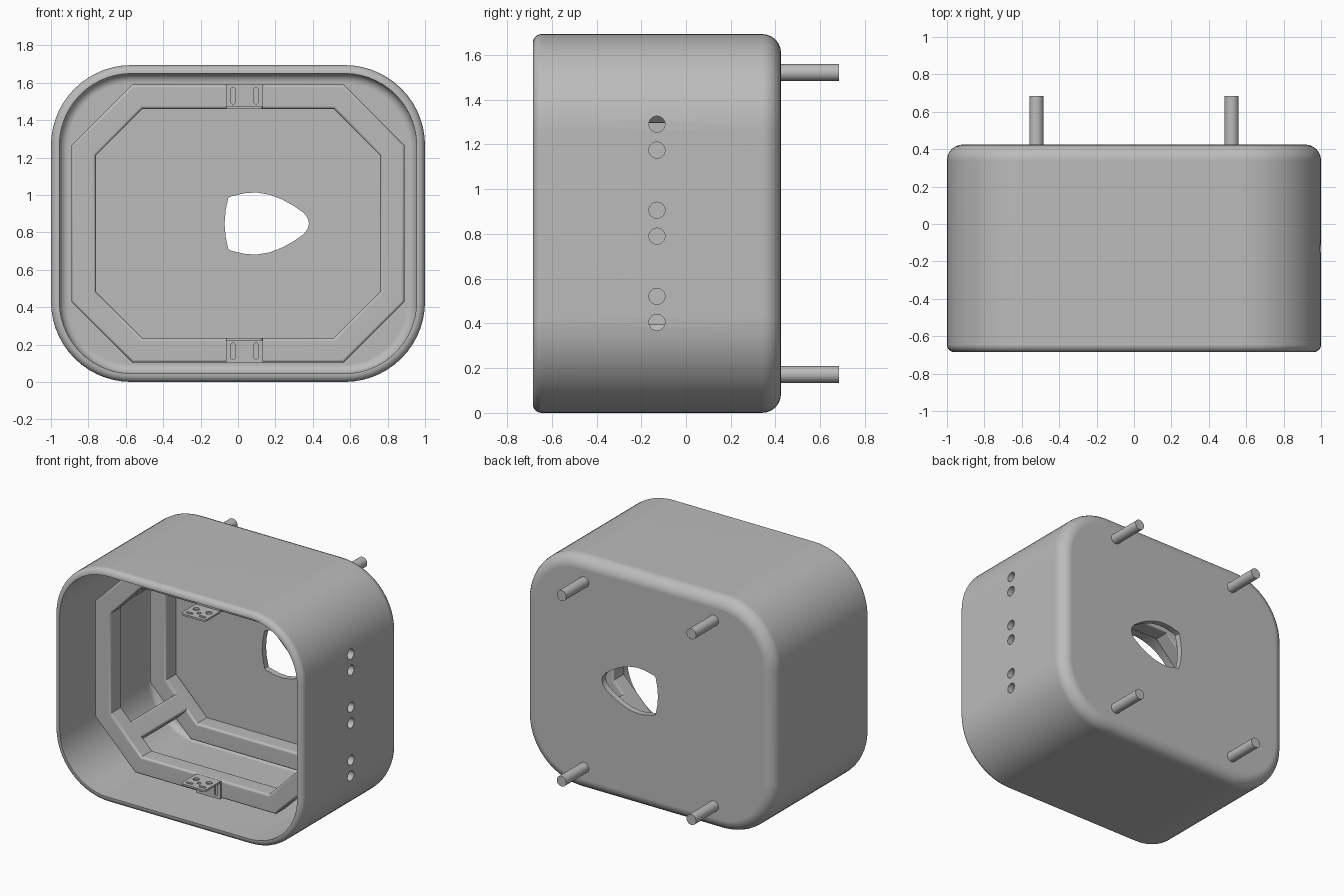
import bpy, bmesh, math

cube = bpy.data.objects.get("Cube")
if cube:
    bpy.data.objects.remove(cube, do_unlink=True)

grey = bpy.data.materials.new("plain grey")
grey.use_nodes = True
colour = (0.5, 0.5, 0.5, 1)
grey.diffuse_color = colour
grey.node_tree.nodes["Principled BSDF"].inputs["Base Color"].default_value = colour

MID = 0.847          # height of the horizontal symmetry plane
FRONT, BACK = -0.685, 0.425
WALL = 0.045


def rounded_rect(cu, cv, hu, hv, r, n=6):
    """Rectangle with rounded corners; n=1 gives chamfers, hu=hv=r a circle."""
    pts = []
    for k, (su, sv) in enumerate([(1, 1), (-1, 1), (-1, -1), (1, -1)]):
        for i in range(n + 1):
            a = (k + i / n) * math.pi / 2
            p = (cu + su * (hu - r) + r * math.cos(a), cv + sv * (hv - r) + r * math.sin(a))
            if not pts or min(math.dist(p, pts[-1]), math.dist(p, pts[0])) > 1e-5:
                pts.append(p)
    return pts


def place(u, v, t, axis):
    return {"x": (t, u, v), "y": (u, t, v), "z": (u, v, t)}[axis]


def loft(bm, rings, closed=False):
    """Skin a list of vertex rings, capped unless the rings form a loop."""
    vs = [[bm.verts.new(p) for p in ring] for ring in rings]
    n = len(vs[0])
    for a, b in zip(vs, vs[1:] + (vs[:1] if closed else [])):
        for i in range(n):
            bm.faces.new((a[i], a[(i + 1) % n], b[(i + 1) % n], b[i]))
    if not closed:
        bm.faces.new(vs[0])
        bm.faces.new(vs[-1])


def prism(bm, pts, axis, a, b):
    loft(bm, [[place(u, v, t, axis) for u, v in pts] for t in (a, b)])


def make(name, build):
    bm = bmesh.new()
    build(bm)
    bmesh.ops.recalc_face_normals(bm, faces=bm.faces)
    mesh = bpy.data.meshes.new(name)
    bm.to_mesh(mesh)
    bm.free()
    mesh.materials.append(grey)
    ob = bpy.data.objects.new(name, mesh)
    bpy.context.collection.objects.link(ob)
    return ob


def activate(ob):
    bpy.ops.object.select_all(action="DESELECT")
    ob.select_set(True)
    bpy.context.view_layer.objects.active = ob


def cut(ob, build):
    cutter = make("cutter", build)
    cutter.hide_render = True
    mod = ob.modifiers.new("cut", "BOOLEAN")
    mod.operation, mod.solver, mod.object = "DIFFERENCE", "EXACT", cutter
    activate(ob)
    bpy.ops.object.modifier_apply(modifier=mod.name)
    bpy.data.objects.remove(cutter, do_unlink=True)


def smooth(ob):
    activate(ob)
    bpy.ops.object.shade_smooth_by_angle(angle=math.radians(35))
    ob.modifiers.new("even shading", "WEIGHTED_NORMAL").keep_sharp = True


def arc(cu, cv, r, start, end, n=6):
    """Points of an arc, angles in degrees."""
    angles = [math.radians(start + (end - start) * i / n) for i in range(n + 1)]
    return [(cu + r * math.cos(a), cv + r * math.sin(a)) for a in angles]


# Shell: open-fronted rounded box, section given as (inset, depth)
def build_shell(bm):
    lip, fillet, inner = 0.04, 0.085, 0.05
    section = arc(fillet, BACK - fillet, fillet, 90, 180)
    section += arc(lip, FRONT + lip, lip, 180, 270)
    section += [(WALL, FRONT)]
    section += arc(WALL + inner, BACK - WALL - inner, inner, 180, 90)
    loft(bm, [[place(u, v, y, "y") for u, v in
               rounded_rect(0, MID, 1 - d, MID - d, 0.43 - d, 14)] for d, y in section])


# Egg-shaped opening in the back and three pairs of holes in one side
def build_openings(bm):
    upper = [(0.38, 0), (0.372, 0.03), (0.35, 0.058), (0.3, 0.093), (0.24, 0.127),
             (0.17, 0.154), (0.1, 0.166), (0.04, 0.163), (-0.035, 0.146), (-0.052, 0.137),
             (-0.066, 0.07), (-0.072, 0)]
    egg = [(x, MID + z) for x, z in upper] + [(x, MID - z) for x, z in upper[-2:0:-1]]
    prism(bm, egg, "y", 0.3, 0.6)
    for z in (0.463, 0.848, 1.233):
        for side in (-1, 1):
            prism(bm, rounded_rect(-0.13, z + side * 0.058, 0.036, 0.036, 0.036), "x", 0.9, 1.1)


shell = make("shell", build_shell)
cut(shell, build_openings)
smooth(shell)

# Two octagonal frames of square tube with softened edges
TUBE = 0.13
for name, start in (("front_frame", -0.38), ("back_frame", 0.255)):
    def build_frame(bm):
        half = TUBE / 2
        rings = []
        for d, y in rounded_rect(half, start + half, half, half, 0.016, 4):
            chamfer = 0.325 - d * (2 - math.sqrt(2))
            outline = rounded_rect(0, MID, 0.89 - d, 0.743 - d, chamfer, 1)
            rings.append([place(u, v, y, "y") for u, v in outline])
        loft(bm, rings, closed=True)
    smooth(make(name, build_frame))

# Four diagonal bars joining the frames, and four studs out of the back
c = math.sqrt(0.5)
for sx, side in ((-1, "right"), (1, "left")):
    for sz, level in ((-1, "lower"), (1, "upper")):
        def build_bar(bm):
            pts = rounded_rect(0, 0, TUBE / 2, TUBE / 2, 0.016, 4)
            turned = [(sx * 0.681 + c * (u - v), MID + sz * 0.535 + c * (u + v)) for u, v in pts]
            prism(bm, turned, "y", -0.27, 0.275)

        def build_stud(bm):
            circle = rounded_rect(sx * 0.522, MID + sz * 0.675, 0.038, 0.038, 0.038, 8)
            prism(bm, circle, "y", 0.3, 0.685)
        smooth(make(f"{level}_{side}_bar", build_bar))
        smooth(make(f"{level}_{side}_stud", build_stud))

# Angle brackets on the front frame: slotted plate plus a drilled shelf
BX = 0.034
for sz, level in ((-1, "lower"), (1, "upper")):
    def build_plate(bm):
        prism(bm, rounded_rect(BX, MID + sz * 0.68, 0.099, 0.066, 0.004, 2), "y", -0.392, -0.379)

    def build_slots(bm):
        for x in (-0.027, 0.096):
            prism(bm, rounded_rect(x, MID + sz * 0.683, 0.01, 0.045, 0.01), "y", -0.45, -0.381)

    def build_shelf(bm):
        outline = rounded_rect(BX, -0.475, 0.099, 0.092, 0.02)
        prism(bm, outline, "z", MID + sz * 0.612, MID + sz * 0.625)

    def build_shelf_holes(bm):
        low, high = MID + sz * 0.55, MID + sz * 0.7
        for side in (-1, 1):
            x = BX + side * 0.052
            prism(bm, rounded_rect(x, -0.455, 0.022, 0.022, 0.022), "z", low, high)
            prism(bm, rounded_rect(x, -0.53, 0.026, 0.01, 0.01), "z", low, high)
        prism(bm, rounded_rect(BX, -0.495, 0.014, 0.014, 0.014), "z", low, high)

    for part, body, holes in (("plate", build_plate, build_slots),
                              ("shelf", build_shelf, build_shelf_holes)):
        ob = make(f"{level}_bracket_{part}", body)
        cut(ob, holes)
        smooth(ob)
